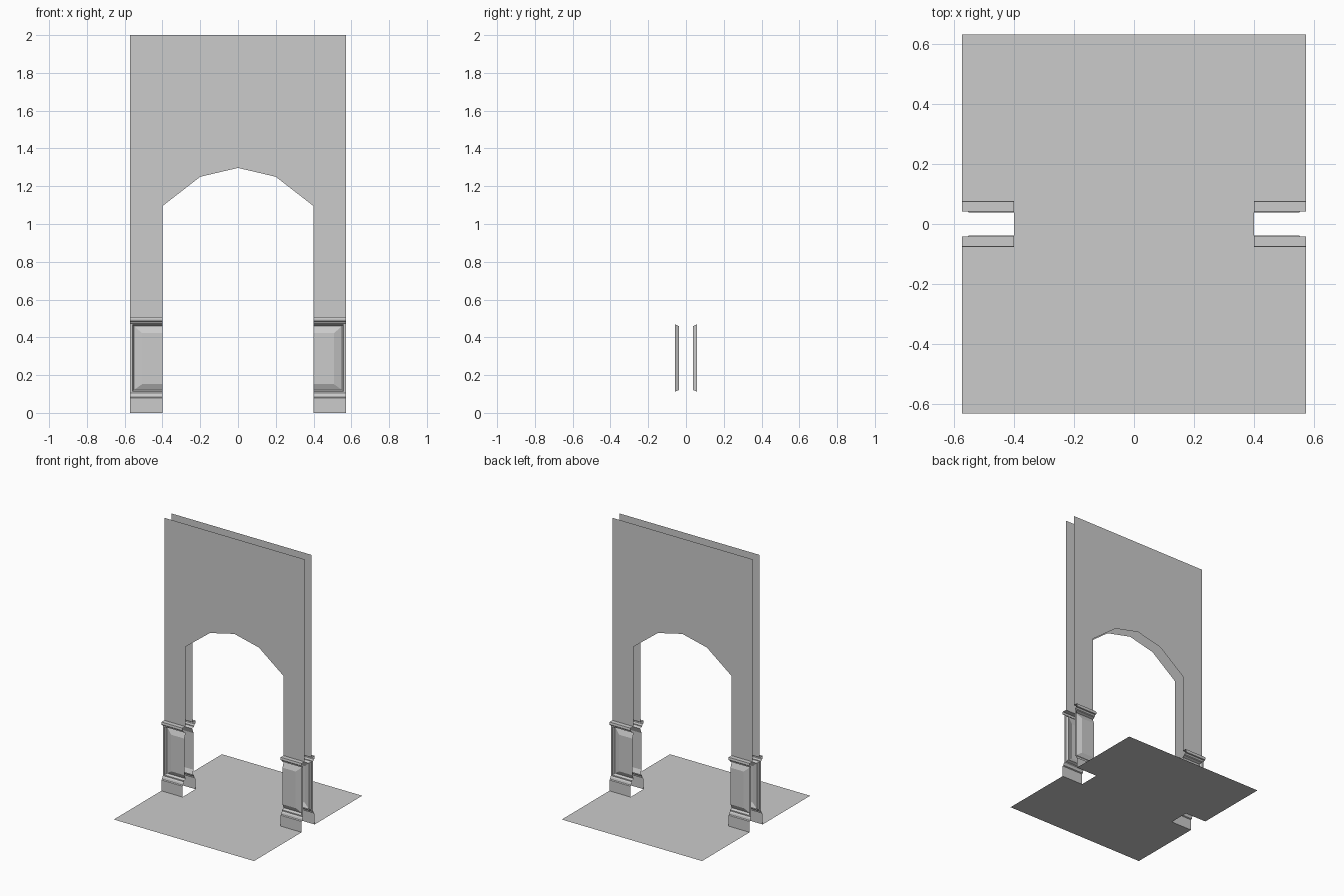
import bpy

if "Cube" in bpy.data.objects:
    bpy.data.objects.remove(bpy.data.objects["Cube"])

HALF_W, OPEN_X, HALF_D = 0.572, 0.40, 0.63   # wall half width, opening half width, floor half depth
WALL_Y, TRIM_Y, FACE_Y = 0.042, 0.076, 0.057  # sheet, baseboard and frame distances from centre


def make(name, verts, faces, mirror=""):
    """Mesh object from points, mirrored about the named axes."""
    me = bpy.data.meshes.new(name)
    me.from_pydata(verts, [], faces)
    ob = bpy.data.objects.new(name, me)
    bpy.context.collection.objects.link(ob)
    if mirror:
        mod = ob.modifiers.new("mirror", "MIRROR")
        mod.use_axis = ["X" in mirror, "Y" in mirror, False]
        mod.use_mirror_merge = False
    return ob


def strips(rows):
    """Quad strips joining successive rows of points."""
    n = len(rows[0])
    verts = [p for r in rows for p in r]
    faces = [(k * n + i, k * n + i + 1, (k + 1) * n + i + 1, (k + 1) * n + i)
             for k in range(len(rows) - 1) for i in range(n - 1)]
    return verts, faces


def moulding(name, profile):
    """Extrude a (depth, height) profile across one pier."""
    rows = [[(OPEN_X, -d, z), (HALF_W, -d, z)] for d, z in profile]
    make(name, *strips(rows), "XY")


# Floor with a notch where each pier stands
right = [(HALF_W, -HALF_D), (HALF_W, -TRIM_Y), (OPEN_X, -TRIM_Y),
         (OPEN_X, TRIM_Y), (HALF_W, TRIM_Y), (HALF_W, HALF_D)]
outline = right + [(-x, y) for x, y in reversed(right)]
make("floor", [(x, y, 0) for x, y in outline], [range(len(outline))])

# Wall sheets with the faceted arch, above the wainscot
WALL_Z = 0.507
arch = [(-OPEN_X, WALL_Z), (-OPEN_X, 1.095), (-0.2, 1.25), (0, 1.297),
        (0.2, 1.25), (OPEN_X, 1.095), (OPEN_X, WALL_Z)]
outline = arch + [(HALF_W, WALL_Z), (HALF_W, 2), (-HALF_W, 2), (-HALF_W, WALL_Z)]
make("arch_wall", [(x, -WALL_Y, z) for x, z in outline], [range(len(outline))], "Y")

# Baseboard and chair rail
moulding("baseboard", [(TRIM_Y, 0), (TRIM_Y, 0.08), (0.068, 0.084),
                       (0.064, 0.097), (FACE_Y, 0.105)])
moulding("chair_rail", [(FACE_Y, 0.474), (0.062, 0.477), (0.066, 0.484), (0.075, 0.486),
                        (0.077, 0.495), (0.075, 0.507), (WALL_Y, 0.507)])

# Raised wainscot panel, cut off at the opening: frame, recess, bevel, field
rings = [(HALF_W, 0.105, 0.474, FACE_Y), (0.559, 0.113, 0.468, FACE_Y),
         (0.551, 0.121, 0.460, 0.038), (0.508, 0.152, 0.422, 0.053)]
rows = [[(OPEN_X, -d, lo), (x, -d, lo), (x, -d, hi), (OPEN_X, -d, hi)]
        for x, lo, hi, d in rings]
verts, faces = strips(rows)
faces.append(tuple(range(len(verts) - 4, len(verts))))
make("wainscot_panel", verts, faces, "XY")
